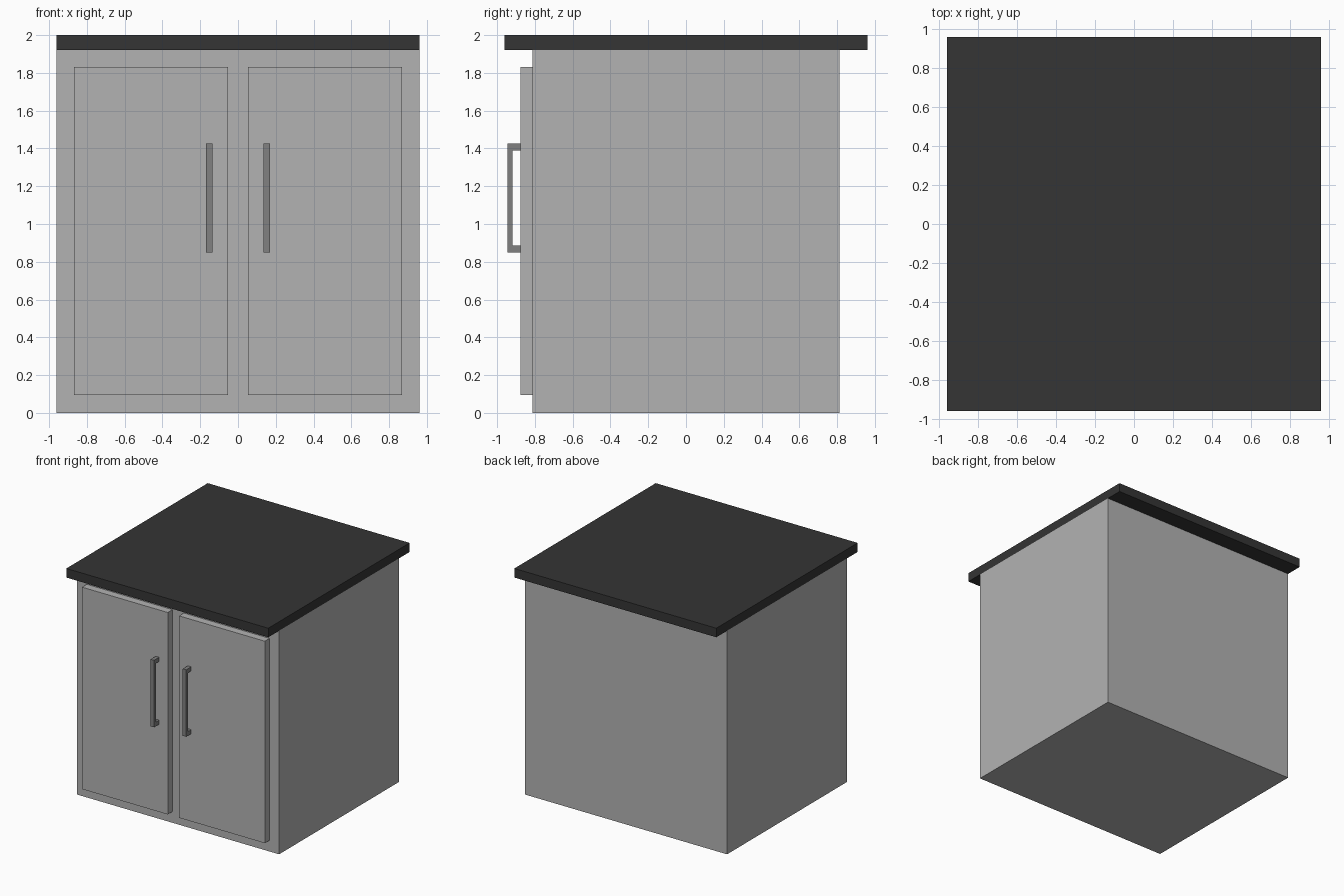
import bpy, bmesh

if "Cube" in bpy.data.objects:
    bpy.data.objects.remove(bpy.data.objects["Cube"])


def material(name, v):
    m = bpy.data.materials.new(name)
    m.diffuse_color = (v, v, v, 1)
    m.use_nodes = True
    m.node_tree.nodes["Principled BSDF"].inputs["Base Color"].default_value = m.diffuse_color
    return m


def finish(name, bm, mat=None):
    bmesh.ops.recalc_face_normals(bm, faces=bm.faces[:])
    me = bpy.data.meshes.new(name)
    bm.to_mesh(me)
    bm.free()
    ob = bpy.data.objects.new(name, me)
    bpy.context.collection.objects.link(ob)
    if mat:
        me.materials.append(mat)
    return ob


def box(name, x, y, z, mat=None):
    bm = bmesh.new()
    bmesh.ops.create_cube(bm, size=1)
    for v in bm.verts:
        v.co = [(a + b) / 2 + c * (b - a) for c, (a, b) in zip(v.co, (x, y, z))]
    return finish(name, bm, mat)


def extrude_yz(name, profile, x0, x1, mat=None):
    bm = bmesh.new()
    face = bm.faces.new([bm.verts.new((x0, y, z)) for y, z in profile])
    ext = bmesh.ops.extrude_face_region(bm, geom=[face])["geom"]
    for v in ext:
        if isinstance(v, bmesh.types.BMVert):
            v.co.x = x1
    return finish(name, bm, mat)


dark = material("dark_top", 0.035)
metal = material("handle_grey", 0.22)
light = material("cabinet_grey", 0.45)

# Cabinet body and overhanging worktop
box("cabinet_body", (-0.96, 0.96), (-0.813, 0.813), (0, 1.922), light)
box("worktop", (-0.96, 0.96), (-0.96, 0.96), (1.922, 2.0), dark)

# U-shaped handle profile in the side plane
yd, yi, yo = -0.877, -0.918, -0.945
handle = [(yd, 0.849), (yo, 0.849), (yo, 1.425), (yd, 1.425),
          (yd, 1.389), (yi, 1.389), (yi, 0.885), (yd, 0.885)]

# Mirrored pair of doors with handles
for side, s in (("left", -1), ("right", 1)):
    box(side + "_door", sorted((s * 0.054, s * 0.869)), (yd, -0.813), (0.096, 1.832), light)
    extrude_yz(side + "_handle", handle, s * 0.136, s * 0.169, metal)
